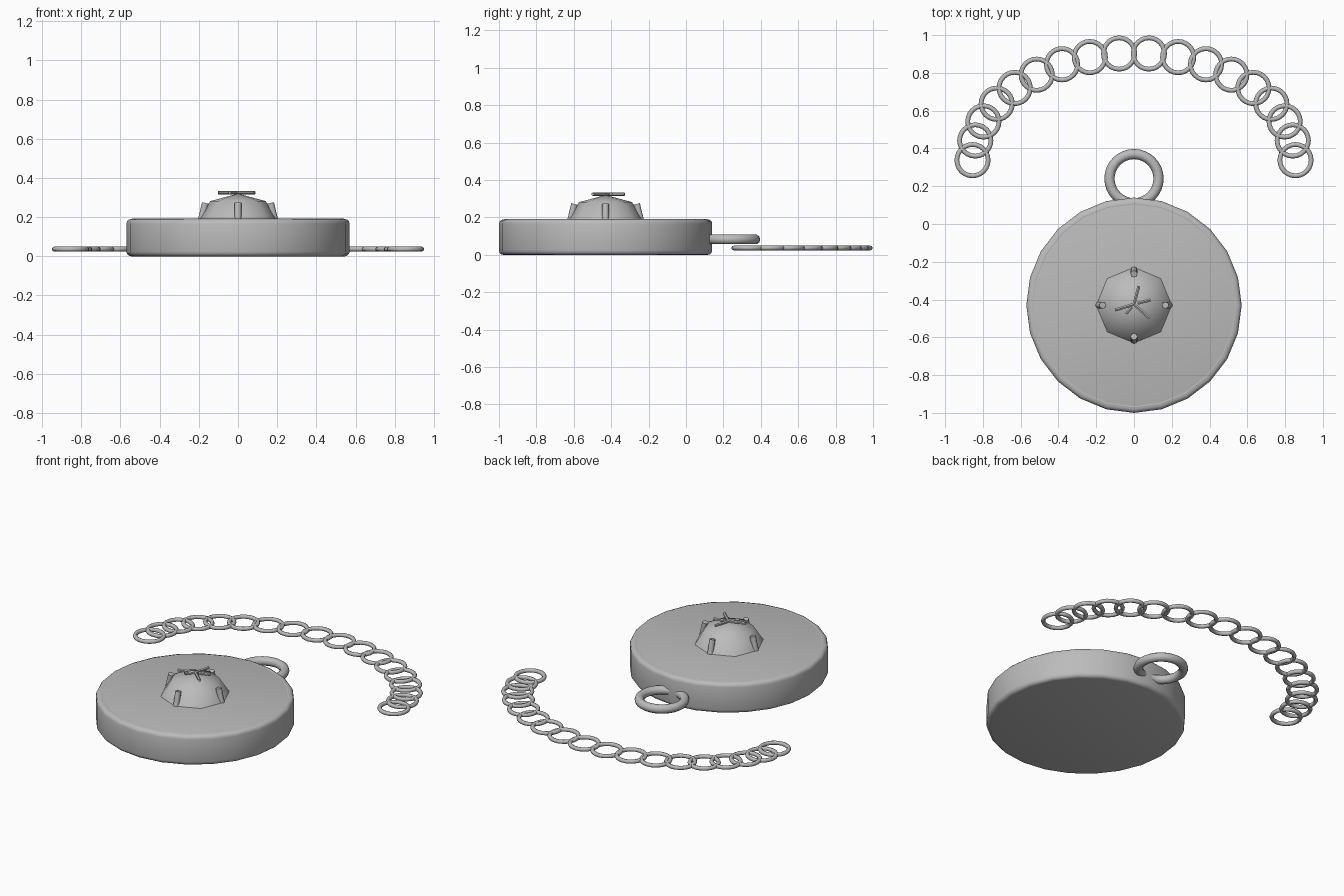
import bpy, bmesh, math
from mathutils import Vector

old = bpy.data.objects.get("Cube")
if old:
    bpy.data.objects.remove(old, do_unlink=True)

metal = bpy.data.materials.new("grey metal")
metal.use_nodes = True
GREY = (0.5, 0.5, 0.5, 1)
metal.diffuse_color = GREY
metal.node_tree.nodes["Principled BSDF"].inputs["Base Color"].default_value = GREY

CY = -0.43   # centre of the pendant disc
TOP = 0.19   # top face of the disc


def finish(name, angle=35):
    ob = bpy.context.object
    ob.name = name
    ob.data.materials.clear()
    ob.data.materials.append(metal)
    bpy.ops.object.shade_smooth_by_angle(angle=math.radians(angle))
    return ob


def ring(name, loc, major, minor, segs=24, sides=8):
    bpy.ops.mesh.primitive_torus_add(location=loc, major_radius=major, minor_radius=minor,
                                     major_segments=segs, minor_segments=sides)
    return finish(name, 60)


def rod(name, a, b, radius, sides=8):
    a, b = Vector(a), Vector(b)
    bpy.ops.mesh.primitive_cylinder_add(vertices=sides, radius=radius, depth=(b - a).length,
                                        location=(a + b) / 2)
    bpy.context.object.rotation_euler = (b - a).to_track_quat('Z', 'Y').to_euler()
    return finish(name, 50)


# Pendant disc with softened edges
bpy.ops.mesh.primitive_cylinder_add(vertices=24, radius=0.57, depth=TOP, location=(0, CY, TOP / 2))
disc = bpy.context.object
bm = bmesh.new()
bm.from_mesh(disc.data)
rims = [e for e in bm.edges if abs(e.verts[0].co.z - e.verts[1].co.z) < 0.001]
bmesh.ops.bevel(bm, geom=rims, offset=0.024, segments=3, profile=0.5, affect='EDGES')
bm.to_mesh(disc.data)
bm.free()
finish("pendant_disc", 40)

# Raised rim around the top face
ring("pendant_rim", (0, CY, TOP - 0.013), 0.54, 0.015, 24, 8)

# Faceted stone: upper half of a squashed sphere
bpy.ops.mesh.primitive_uv_sphere_add(segments=8, ring_count=4, radius=1)
stone = bpy.context.object
bm = bmesh.new()
bm.from_mesh(stone.data)
bmesh.ops.delete(bm, geom=[v for v in bm.verts if v.co.z < -0.01], context='VERTS')
bmesh.ops.scale(bm, vec=(0.2, 0.2, 0.13), verts=bm.verts)
bm.to_mesh(stone.data)
bm.free()
stone.location = (0, CY, TOP)
finish("stone", 60)

# Four prongs gripping the stone
for i in range(4):
    c, s = math.cos(i * math.pi / 2), math.sin(i * math.pi / 2)
    rod(f"prong_{i + 1}", (0.188 * c, CY + 0.188 * s, TOP - 0.01),
        (0.166 * c, CY + 0.166 * s, 0.272), 0.018)

# Small crossed rods on top of the stone: angle in degrees, inner and outer reach
for i, (deg, r0, r1) in enumerate([(75, 0, 0.1), (197, 0, 0.105), (318, 0, 0.11),
                                   (15, 0.02, 0.09), (230, 0.02, 0.065)]):
    d = Vector((math.cos(math.radians(deg)), math.sin(math.radians(deg)), 0))
    mid = Vector((0, CY + 0.005, 0.325))
    rod(f"emblem_rod_{i + 1}", mid + d * r0, mid + d * r1, 0.009, 6)

# Hanging loop behind the disc
ring("hanging_loop", (0, 0.24, 0.083), 0.13, 0.027, 32, 10)

# Chain of flat links along a half ellipse
LINKS = 18
for i in range(LINKS):
    t = math.pi * i / (LINKS - 1)
    ring(f"chain_link_{i + 1}", (0.855 * math.cos(t), 0.338 + 0.567 * math.sin(t), 0.037),
         0.083, 0.0125)
